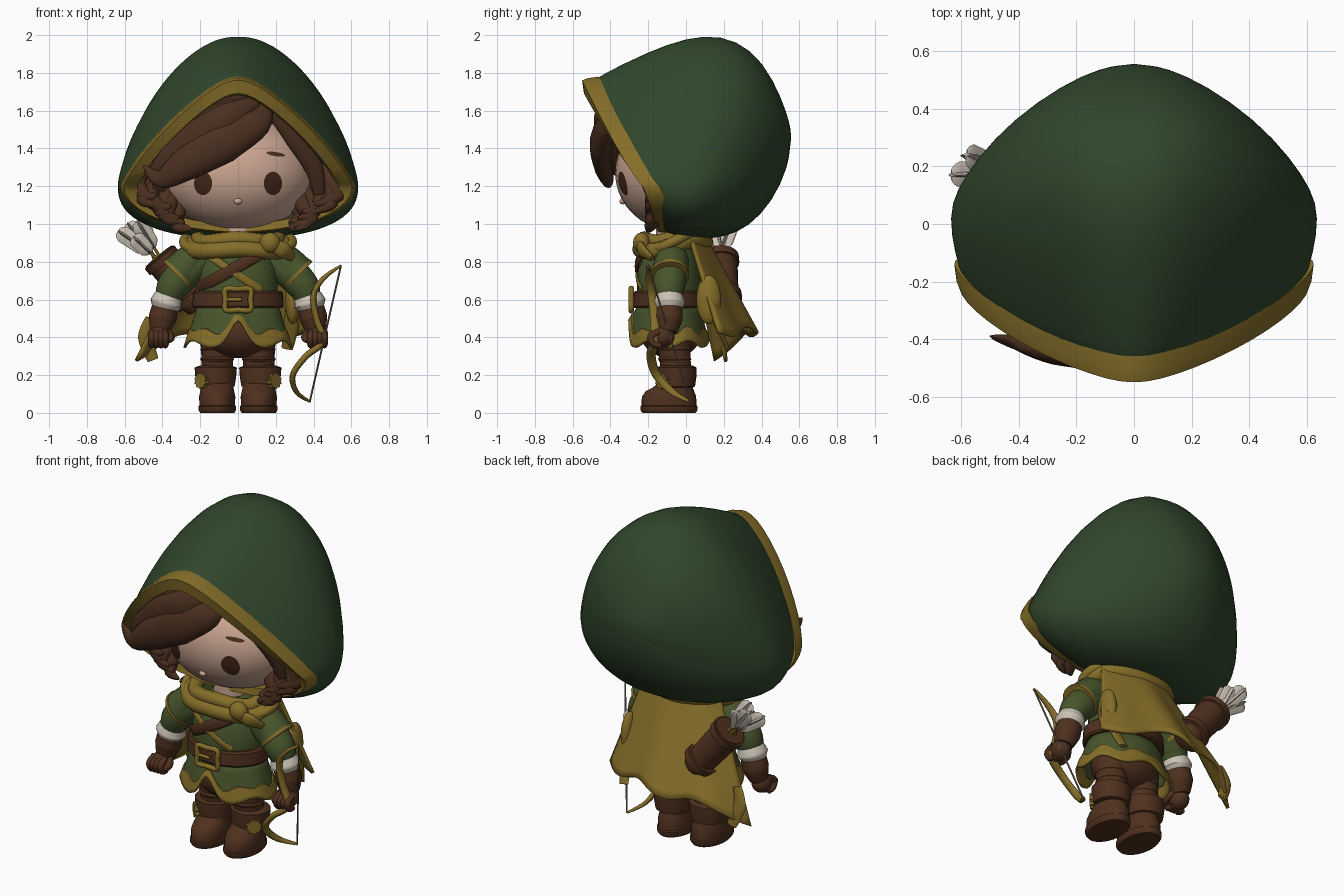
import bpy, bmesh, math, random
from mathutils import Vector as V

random.seed(4)
if "Cube" in bpy.data.objects:
    bpy.data.objects.remove(bpy.data.objects["Cube"])


def material(name, *rgb):
    m = bpy.data.materials.new(name)
    m.use_nodes = True
    m.diffuse_color = (*rgb, 1)
    m.node_tree.nodes["Principled BSDF"].inputs["Base Color"].default_value = (*rgb, 1)
    return m


HOOD = material("hood green", .030, .062, .025)
TUNIC = material("tunic green", .064, .09, .025)
GOLD = material("mustard gold", .235, .155, .022)
LEATHER = material("brown leather", .078, .030, .013)
HAIR = material("brown hair", .070, .029, .014)
SKIN = material("skin", .60, .385, .29)
EYE = material("dark brown eye", .055, .020, .010)
WHITE = material("off white cloth", .60, .54, .46)
STRING = material("grey string", .20, .17, .14)


def finish(name, bm, *mats, angle=50):
    bmesh.ops.recalc_face_normals(bm, faces=bm.faces)
    me = bpy.data.meshes.new(name)
    bm.to_mesh(me)
    bm.free()
    for m in mats:
        me.materials.append(m)
    me.shade_smooth()
    me.set_sharp_from_angle(angle=math.radians(angle))
    ob = bpy.data.objects.new(name, me)
    bpy.context.scene.collection.objects.link(ob)
    return ob


def loft(name, rings, *mats, caps=True, closed=False, around=True, row_mat=None, angle=50):
    """Skin a list of point rings, optionally capped or joined end to end."""
    bm = bmesh.new()
    vs = [[bm.verts.new(p) for p in r] for r in rings]
    n, rows = len(vs[0]), len(vs)
    for i in range(rows if closed else rows - 1):
        a, b = vs[i], vs[(i + 1) % rows]
        for j in range(n if around else n - 1):
            f = bm.faces.new((a[j], a[(j + 1) % n], b[(j + 1) % n], b[j]))
            f.material_index = row_mat(i) if row_mat else 0
    if caps and not closed:
        bm.faces.new(vs[0])
        bm.faces.new(vs[-1])
    bmesh.ops.remove_doubles(bm, verts=bm.verts, dist=.0002)
    return finish(name, bm, *mats, angle=angle)


def stack(name, cx, levels, mat, n=32, **kw):
    """Loft horizontal ovals given as height, y centre and two radii."""
    turn = [math.tau * i / n for i in range(n)]
    return loft(name, [[V((cx + rx * math.cos(a), cy + ry * math.sin(a), z)) for a in turn]
                       for z, cy, rx, ry in levels], mat, **kw)


def tube(name, pts, radii, mat, flat=1, hint=(0, 1, 0), closed=False, n=12, steps=5):
    """Sweep an oval along a smooth path with changing radius."""
    pts = [V(p) for p in pts]
    k = len(pts)
    if not isinstance(radii, (list, tuple)):
        radii = [radii] * k
    at = (lambda s, i: s[i % k]) if closed else (lambda s, i: s[max(0, min(k - 1, i))])
    path = []
    for i in range(k if closed else k - 1):
        for t in (q / steps for q in range(steps)):
            a, b, c, d = (at(pts, i + o) for o in (-1, 0, 1, 2))
            p = b + (c - a) * t / 2 + (2 * a - 5 * b + 4 * c - d) * t * t / 2 \
                + (3 * b - a - 3 * c + d) * t ** 3 / 2
            path.append((p, at(radii, i) * (1 - t) + at(radii, i + 1) * t))
    if not closed:
        path.append((pts[-1], radii[-1]))
    rings, m = [], len(path)
    for i, (p, r) in enumerate(path):
        lo, hi = (i - 1, (i + 1) % m) if closed else (max(0, i - 1), min(m - 1, i + 1))
        t = (path[hi][0] - path[lo][0]).normalized()
        nrm = (V(hint) - t * t.dot(V(hint))).normalized()
        b = t.cross(nrm)
        rings.append([p + b * r * math.cos(a) + nrm * r * flat * math.sin(a)
                      for a in (math.tau * j / n for j in range(n))])
    return loft(name, rings, mat, closed=closed)


def ball(name, loc, rad, mat):
    bm = bmesh.new()
    bmesh.ops.create_uvsphere(bm, u_segments=32, v_segments=20, radius=1)
    bmesh.ops.scale(bm, vec=rad, verts=bm.verts)
    bmesh.ops.translate(bm, vec=loc, verts=bm.verts)
    return finish(name, bm, mat)


def modify(ob, kind, **settings):
    m = ob.modifiers.new(kind.title(), kind)
    for k, v in settings.items():
        setattr(m, k, v)


# Hood: rings from the face opening to the back
# each: top y z, bottom y z, side y z, half width, upper and lower roundness
HOOD_RINGS = [(-.52, 1.75, -.12, .965, -.2, 1.2, .595, 1.22, 2),
              (-.33, 1.85, -.1, .94, -.1, 1.2, .625, 1.35, 2.3),
              (-.1, 1.955, -.03, .922, .03, 1.2, .645, 1.5, 2.5),
              (.1, 2.005, .08, .92, .12, 1.22, .62, 1.6, 2.5),
              (.27, 1.975, .2, .93, .23, 1.25, .545, 1.75, 2.4),
              (.41, 1.86, .33, .98, .35, 1.3, .43, 1.9, 2.2),
              (.51, 1.66, .46, 1.12, .47, 1.37, .26, 2, 2),
              (.55, 1.53, .54, 1.3, .54, 1.42, .12, 2, 2)]


def hood_ring(yt, zt, yb, zb, ys, zs, w, r, r2, n=56):
    out = []
    for a in (math.tau * i / n for i in range(n)):
        s, c = math.sin(a), math.cos(a)
        p, y0, z0 = (r, yt, zt) if c > 0 else (r2, yb, zb)
        u, v = abs(s) ** (2 / p), abs(c) ** (2 / p)
        if c > 0:  # round off the peak
            soft = (math.hypot(u, .1) - .1) / (math.hypot(1, .1) - .1)
            v = max(0, 1 - soft ** p) ** (1 / p)
        out.append(V((math.copysign(w * u, s), ys + (y0 - ys) * v ** .85, zs + (z0 - zs) * v)))
    return out


hood = loft("hood", [hood_ring(*p) for p in HOOD_RINGS] + [[V((0, .558, 1.46))] * 56],
            HOOD, caps=False, angle=80)
modify(hood, "SOLIDIFY", thickness=.03, offset=-1)
modify(hood, "SUBSURF", levels=1, render_levels=1)


def rim(e, dy):
    yt, zt, yb, zb, ys, zs, w, r, r2 = HOOD_RINGS[0]
    return hood_ring(yt + dy, zt + e, yb + dy, zb - e * .6, ys + dy, zs, w + e, r, r2)


loft("hood_trim", [rim(.03, .06), rim(.022, .0), rim(.01, -.03),
                   rim(-.06, -.02), rim(-.07, .05)], GOLD, closed=True, angle=60)

# Head and face
FC, FR = V((0, -.045, 1.27)), V((.41, .33, .31))


def face_y(x, z):
    return FC.y - FR.y * math.sqrt(max(0, 1 - (x / FR.x) ** 2 - ((z - FC.z) / FR.z) ** 2))


ball("head", FC, FR, SKIN)
ball("nose", (0, face_y(0, 1.12) - .002, 1.12), (.022, .016, .016), SKIN)
tube("neck", [(0, -.06, .85), (0, -.06, 1.02)], .1, SKIN)
ball("hair_cap", (0, .1, 1.34), (.47, .33, .36), HAIR)


def face_plate(name, cx, cz, rx, rz, tilt, mat):
    rings = []
    for k in (1, .7, .35, .05):
        ring = []
        for a in (math.tau * i / 24 for i in range(24)):
            u, w = rx * k * math.cos(a), rz * k * math.sin(a)
            x = cx + u * math.cos(tilt) - w * math.sin(tilt)
            z = cz + u * math.sin(tilt) + w * math.cos(tilt)
            ring.append(V((x, face_y(x, z) - .005, z)))
        rings.append(ring)
    loft(name, rings, mat)


for s, side in ((1, "left"), (-1, "right")):
    face_plate(side + "_eye", s * .185, 1.215, .048, .062, 0, EYE)
    face_plate(side + "_eyebrow", s * .2, 1.37, .05, .011, -s * .15, HAIR)

# Hair: swept fringe, side strands and curls
FRINGE = [([(.14, -.35, 1.65), (.1, -.42, 1.54), (-.08, -.45, 1.43), (-.27, -.44, 1.32), (-.41, -.41, 1.24),
            (-.5, -.39, 1.31)], [.03, .08, .11, .09, .05, .004]),
          ([(.1, -.39, 1.65), (-.05, -.44, 1.56), (-.2, -.42, 1.46), (-.36, -.37, 1.33), (-.46, -.35, 1.27)],
           [.03, .085, .1, .08, .02]),
          ([(.0, -.34, 1.62), (-.2, -.33, 1.5), (-.36, -.3, 1.34), (-.42, -.26, 1.18)], [.05, .09, .09, .03]),
          ([(.12, -.36, 1.65), (.2, -.33, 1.57), (.3, -.29, 1.44), (.4, -.24, 1.3), (.43, -.2, 1.16)],
           [.02, .035, .045, .05, .03])]
for i, (path, radii) in enumerate(FRINGE):
    tube(f"fringe_lock_{i + 1}", path, radii, HAIR, flat=.55, n=14)
for s in (1, -1):
    for i in range(9):
        x, z = .51 - .024 * i, 1.22 - .02 * i
        j, k = random.uniform(-.035, .035), random.uniform(-.03, .03)
        tube(f"side_curl_{i + 1}", [(s * (x - .04), -.12, z + .1), (s * (x + j), -.15 + k, z),
                                    (s * (x - j), -.19, z - .07), (s * (x - .06 + k), -.21, z - .09 + j)],
             [.03, .042, .038, .006], HAIR, flat=.7)

# Torso, belt and trousers
stack("tunic_body", 0, [(.54, -.09, .2, .16), (.65, -.09, .21, .17), (.76, -.09, .205, .165),
                        (.85, -.08, .175, .135), (.92, -.06, .1, .09)], TUNIC)
stack("belt", 0, [(.555, -.09, .235, .185), (.565, -.09, .242, .192), (.635, -.09, .238, .188),
                  (.645, -.09, .228, .18)], LEATHER, angle=30)
tube("belt_buckle", [(x * .066, -.29, .6 + z * .055) for x, z in
                     ((-1, -1), (0, -1), (1, -1), (1, 0), (1, 1), (0, 1), (-1, 1), (-1, 0))],
     .015, GOLD, closed=True, n=8, steps=3)
tube("buckle_pin", [(-.06, -.292, .6), (.02, -.295, .6)], .01, GOLD)
ball("trouser_seat", (0, -.08, .42), (.2, .16, .13), LEATHER)


def strap(name, x0, z0, x1, z1, r, mat):
    pts = []
    for t in (i / 6 for i in range(7)):
        x = x0 + (x1 - x0) * t
        pts.append((x, -.092 - .168 * math.sqrt(1 - (x / .215) ** 2), z0 + (z1 - z0) * t))
    tube(name, pts, r, mat, flat=.35)


strap("collar_trim", -.15, .83, .12, .65, .02, GOLD)
strap("quiver_strap", .13, .85, -.205, .66, .033, LEATHER)

# Flared skirt with scalloped gold hem and an open front
rows = []
for v in (0, .25, .5, .72, .73, .9, 1):
    ring = []
    for i in range(72):
        a = math.tau * i / 72
        d = math.remainder(a + math.pi / 2, math.tau)
        hem = .365 + .11 * math.exp(-(d / .2) ** 2) + .018 * math.cos(6 * d)
        w = v - (.07 * (1 + math.cos(9 * d)) if .7 < v < .8 else 0)
        out = .006 if v > .725 else 0
        ring.append(V(((.215 + .068 * w + out) * math.cos(a),
                       -.09 + (.165 + .045 * w + out) * math.sin(a), .57 + (hem - .57) * w)))
    rows.append(ring)
skirt = loft("tunic_skirt", rows, TUNIC, GOLD, caps=False, row_mat=lambda i: int(i >= 3))
modify(skirt, "SOLIDIFY", thickness=.014, offset=-1)

# Arms and legs, mirrored
for s, side in ((1, "left"), (-1, "right")):
    tube(side + "_sleeve", [(s * .16, -.07, .82), (s * .27, -.08, .75), (s * .345, -.09, .67), (s * .37, -.09, .6)],
         [.075, .09, .085, .065], TUNIC, n=18)
    tube(side + "_shoulder_cap", [(s * .15, -.07, .86), (s * .24, -.075, .81), (s * .315, -.085, .735)],
         [.06, .09, .1], TUNIC, n=18)
    tube(side + "_shoulder_trim", [(s * .308, -.085, .742), (s * .322, -.085, .728)], .103, GOLD, n=18)
    tube(side + "_shirt_cuff", [(s * .365, -.09, .625), (s * .38, -.09, .58), (s * .39, -.09, .54)],
         [.07, .086, .06], WHITE, n=18)
    tube(side + "_glove_cuff", [(s * .385, -.09, .56), (s * .4, -.09, .5), (s * .415, -.1, .43)],
         [.07, .074, .05], LEATHER, n=18)
    ball(side + "_hand", (s * .42, -.12, .405), (.055, .06, .058), LEATHER)
    for i in range(4):
        x = s * (.385 + .024 * i)
        tube(f"{side}_finger_{i + 1}", [(x, -.14, .43), (x, -.185, .405), (x, -.17, .365), (x, -.13, .355)],
             [.018, .02, .019, .014], LEATHER, hint=(1, 0, 0), n=8)
    tube(side + "_thumb", [(s * .375, -.11, .43), (s * .355, -.15, .4), (s * .37, -.175, .38)],
         [.02, .022, .014], LEATHER, n=8)
    cx = s * .11
    tube(side + "_leg", [(cx, -.06, .46), (cx, -.06, .32), (cx, -.05, .2)], [.095, .085, .08], LEATHER, n=18)
    for z in (.285, .335):
        tube(side + "_leg_wrap", [(cx, -.06, z - .015), (cx, -.06, z), (cx, -.06, z + .015)],
             [.08, .09, .08], LEATHER, n=18)
    stack(side + "_boot", cx, [(0, -.09, .09, .14), (.015, -.09, .1, .152), (.035, -.09, .1, .152),
                               (.04, -.09, .094, .145), (.085, -.09, .096, .144), (.115, -.085, .09, .128),
                               (.135, -.07, .086, .105), (.16, -.055, .085, .09), (.21, -.05, .085, .088)],
          LEATHER, angle=40)
    stack(side + "_boot_cuff", cx + s * .008, [(.135, -.05, .085, .085), (.14, -.05, .1, .098),
                                               (.19, -.05, .108, .105), (.24, -.05, .112, .105),
                                               (.25, -.05, .085, .085)], LEATHER, angle=40)
    # Cog-shaped badge facing outward and forward
    facing = V((s, -1, 0)).normalized()
    across = facing.cross(V((0, 0, 1)))
    badge = []
    for depth in (.085, .118):
        badge.append([])
        for i in range(20):
            a, r = math.tau * i / 20, .045 if i % 2 else .036
            badge[-1].append(V((cx + s * .008, -.05, .17)) + facing * depth
                             + across * r * math.cos(a) + V((0, 0, r * math.sin(a))))
    loft(side + "_boot_badge", badge, GOLD, angle=30)

# Scarf wrapped around the neck, with a knot
for name, rx, ry, z, r, dip in (("scarf_lower", .25, .17, .885, .045, .03), ("scarf_upper", .21, .15, .925, .04, .015),
                                ("scarf_fold", .285, .15, .905, .028, .045)):
    tube(name, [(rx * math.cos(a), -.07 + ry * math.sin(a), z + dip * math.sin(a) + .012 * math.sin(3 * a))
                for a in (math.tau * i / 12 for i in range(12))], r, GOLD, hint=(0, 0, 1), closed=True)
ball("scarf_knot", (.17, -.235, .9), (.055, .045, .055), GOLD)
tube("scarf_knot_end", [(.18, -.25, .89), (.24, -.23, .86), (.29, -.18, .82)], [.03, .045, .02], GOLD, flat=.5)

# Cape flaring out behind, longer at the right corner
cape_rows = []
for i in range(15):
    v = i / 14
    row = []
    for j in range(33):
        u = j / 32
        bulge = math.sin(math.pi * u)
        x = (.25 + .13 * v) * (1 - u) - (.25 + .29 * v ** 1.1) * u
        y = .02 + .15 * v + bulge * (.08 + .11 * v) + .018 * v * math.sin(u * 17)
        drop = .50 + .13 * max(0, u - .65) / .35 + .025 * math.sin(u * 14)
        row.append(V((x, y, .93 - drop * v)))
    cape_rows.append(row)
cape = loft("cape", cape_rows, GOLD, caps=False, around=False)
modify(cape, "SOLIDIFY", thickness=.018, offset=0)
ball("cape_side_fold", (.29, .12, .6), (.04, .065, .13), GOLD)
for path in ([(.28, .12, .55), (.28, .17, .45), (.26, .22, .34)], [(-.46, .17, .5), (-.49, .19, .4), (-.45, .21, .28)]):
    tube("cape_tail", path, [.03, .04, .03], GOLD, flat=.35)

# Quiver and arrows on the back
Q0, Q1 = V((-.2, .2, .56)), V((-.42, .18, .83))
tube("quiver", [Q0, Q0.lerp(Q1, .1), Q0.lerp(Q1, .6), Q1], [.06, .08, .088, .09], LEATHER, n=20)
for t in (.2, .92):
    tube("quiver_band", [Q0.lerp(Q1, t - .06), Q0.lerp(Q1, t + .06)], .1, LEATHER, n=20)
for tip in ((-.63, .17, .96), (-.53, .15, 1.01), (-.58, .24, 1.0), (-.55, .13, .93), (-.5, .23, .98)):
    tip, base = V(tip), Q1 + V((random.uniform(-.03, .03), random.uniform(-.04, .04), -.03))
    tube("arrow_shaft", [base, tip], .008, GOLD, n=8)
    for hint in ((0, 1, 0), (1, 0, 1)):
        tube("arrow_feather", [base.lerp(tip, t) for t in (.35, .5, .9, 1.02)], [.01, .042, .045, .02],
             WHITE, flat=.2, hint=hint, n=8)

# Bow held in the left hand
BOW = [(.545, -.2, .78), (.45, -.195, .71), (.4, -.18, .62), (.415, -.165, .5), (.45, -.165, .38),
       (.36, -.185, .3), (.29, -.155, .2), (.31, -.07, .11), (.38, .02, .06)]
tube("bow", BOW, [.006, .013, .016, .018, .018, .017, .016, .013, .006], GOLD, flat=1.5, n=10)
tube("bow_string", [BOW[0], BOW[-1]], .005, STRING, n=6)
